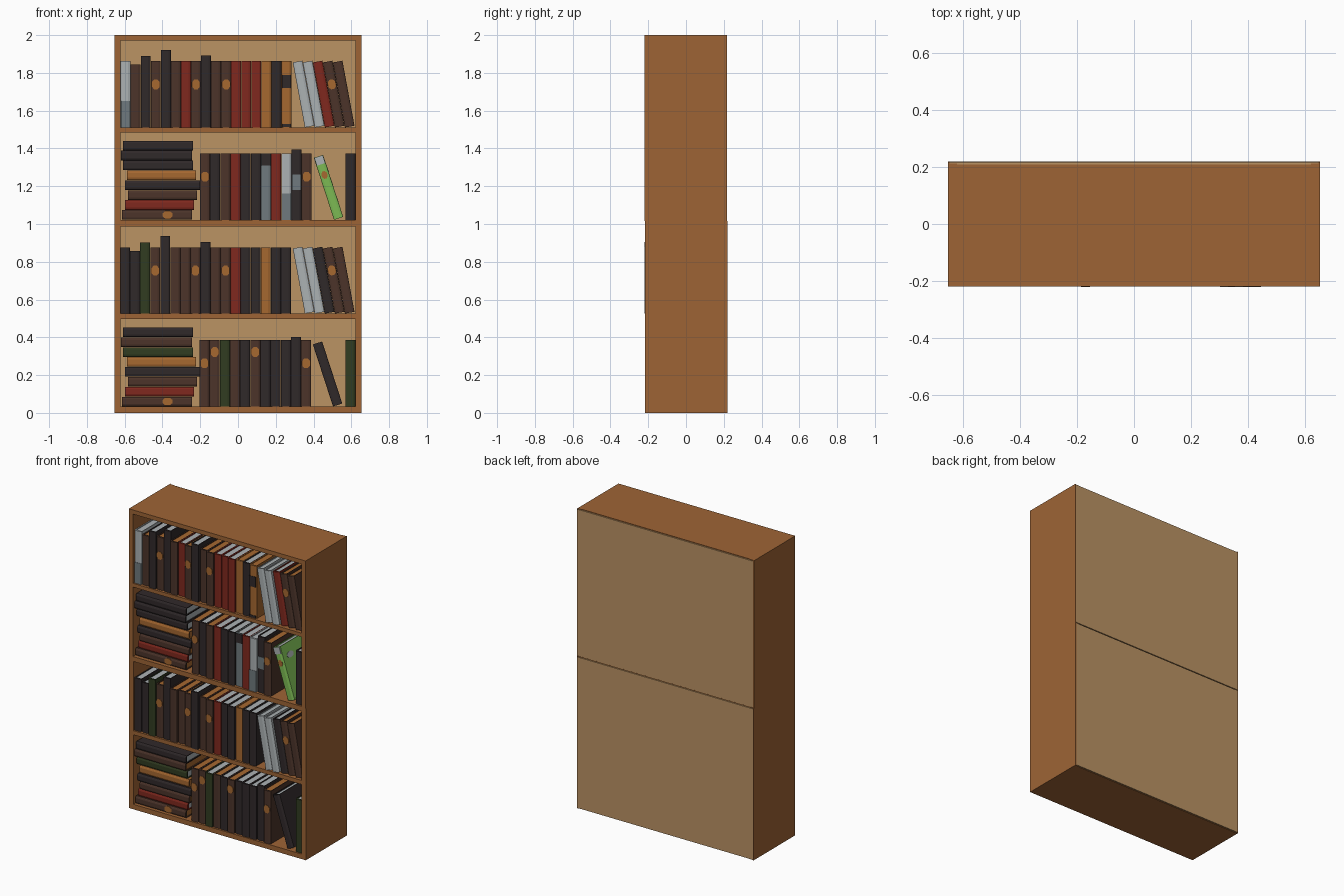
import bpy, bmesh, math
from mathutils import Matrix

if "Cube" in bpy.data.objects:
    bpy.data.objects.remove(bpy.data.objects["Cube"])

# ---------- colours ----------
def srgb(r, g, b):
    f = lambda c: c / 12.92 if c <= 0.04045 else ((c + 0.055) / 1.055) ** 2.4
    return tuple(f(v / 255) for v in (r, g, b)) + (1,)

COLOURS = {
    'wood': (158, 100, 53), 'back_board': (187, 147, 100),
    'black': (48, 41, 42), 'brown': (76, 52, 42), 'red': (128, 40, 30),
    'gold': (166, 104, 48), 'light_grey': (172, 178, 180),
    'blue_grey': (112, 122, 126), 'dark_green': (49, 60, 33),
    'bright_green': (124, 186, 84)}
MATS = {}
for name, rgb in COLOURS.items():
    MATS[name] = bpy.data.materials.new(name)
    MATS[name].diffuse_color = srgb(*rgb)
CODE = {'K': 'black', 'N': 'brown', 'R': 'red', 'G': 'gold', 'W': 'light_grey',
        'B': 'blue_grey', 'D': 'dark_green', 'L': 'bright_green'}

# ---------- helpers ----------
def prism(bm, pts, lo, hi, axis, mat):
    """Extrude a 2D outline along z ('z': pts are x,y), y ('y': x,z) or x ('x': y,z)."""
    place = {'z': lambda a, b, c: (a, b, c), 'y': lambda a, b, c: (a, c, b),
             'x': lambda a, b, c: (c, a, b)}[axis]
    bot = [bm.verts.new(place(a, b, lo)) for a, b in pts]
    top = [bm.verts.new(place(a, b, hi)) for a, b in pts]
    n = len(pts)
    faces = [bm.faces.new(bot), bm.faces.new(top)]
    faces += [bm.faces.new((bot[i], bot[(i + 1) % n], top[(i + 1) % n], top[i])) for i in range(n)]
    for f in faces:
        f.material_index = mat
    bmesh.ops.recalc_face_normals(bm, faces=faces)

def rect(a0, a1, b0, b1):
    return [(a0, b0), (a1, b0), (a1, b1), (a0, b1)]

def finish(bm, name, mats, matrix=Matrix()):
    me = bpy.data.meshes.new(name)
    bm.to_mesh(me)
    bm.free()
    for m in mats:
        me.materials.append(MATS[m])
    ob = bpy.data.objects.new(name, me)
    ob.matrix_world = matrix
    bpy.context.collection.objects.link(ob)

def board(name, x0, x1, y0, y1, z0, z1, mat='wood'):
    bm = bmesh.new()
    prism(bm, rect(x0, x1, y0, y1), z0, z1, 'z', 0)
    finish(bm, name, [mat])

# ---------- bookcase: two stacked cases ----------
def case(name, z0, z1, dy, shelves):
    f, b = -0.2185 + dy, 0.2185 + dy
    for s in (-1, 1):
        xs = sorted((s * 0.622, s * 0.653))
        board(name + '_side', *xs, f, b - 0.004, z0, z1)
        xs = sorted((s * 0.648, s * 0.653))
        board(name + '_back_edge', *xs, b - 0.004, b, z0, z1)
    for a, c in shelves:
        board(name + '_shelf', -0.622, 0.622, f, b - 0.008, a, c)
    board(name + '_back', -0.648, 0.648, b - 0.008, b, z0 + 0.003, z1 - 0.004, 'back_board')

case('lower_case', 0, 1.015, 0.0015, [(0, 0.033), (0.498, 0.525), (0.987, 1.015)])
case('upper_case', 1.015, 2, -0.0015, [(1.015, 1.021), (1.485, 1.51), (1.972, 2)])

# ---------- books ----------
DEPTH = 0.28
# spine marks: list of (colour, start height, end height) as bands
BANDS = {'l': [('blue_grey', 0, 0.14)],                          # grey lower part
         'q': [('black', 0.21, 0.28), ('black', 0.004, 0.02)],   # dark label
         't': [('black', 0.29, 0.35)],                           # dark top
         'g': [('blue_grey', 0.16, 0.24)],                       # grey patch
         'c': [('gold', 0.27, 0.33)],                            # gold title
         'w': [('light_grey', 0.30, 0.343)]}                     # pale top

def book(token, t, h, matrix):
    """Cover with rounded spine, recessed page block, optional spine mark."""
    cover, mark = CODE[token[0]], token[1:]
    pages = 'gold' if cover in ('brown', 'gold') else 'light_grey'
    mats = [cover, pages]
    bm = bmesh.new()
    c, w, d = 0.008, 0.005, DEPTH
    outline = [(0, d), (0, c), (t * .08, c * .4), (t * .25, 0), (t * .75, 0), (t * .92, c * .4),
               (t, c), (t, d), (t - w, d), (t - w, c + w), (w, c + w), (w, d)]
    prism(bm, outline, 0, h, 'z', 0)
    prism(bm, rect(w, t - w, c + w, d - 0.006), 0.006, h - 0.006, 'z', 1)

    def plate(pts, colour, y0=-0.002, y1=0.004):
        if colour not in mats:
            mats.append(colour)
        prism(bm, pts, y0, y1, 'y', mats.index(colour))

    def disc(z, r, rz):
        return [(t / 2 + r * math.cos(i * math.pi / 4 + .39), z + rz * math.sin(i * math.pi / 4 + .39))
                for i in range(8)]

    if mark in ('e', 'u'):      # gold emblem, lower or higher on the spine
        plate(disc(h * (0.65 if mark == 'e' else 0.82), t * .45, 0.028), 'gold')
    for colour, a, b in BANDS.get(mark, []):
        plate(rect(t * .04, t * .96, a, b), colour)
    if mark == 'w':             # picture cover of the bright book
        plate(disc(h * 0.7, t * .32, 0.022), 'gold')
        for y, z in ((0.08, 0.27), (0.17, 0.2), (0.1, 0.1)):
            blob = [(y + .035 * math.cos(i * math.pi / 4), z + .02 * math.sin(i * math.pi / 4))
                    for i in range(8)]
            prism(bm, blob, t - .002, t + .001, 'x', mats.index('light_grey'))
    finish(bm, 'book', mats, matrix)

def upright(tokens, x, z, step, h, extra):
    for i, tok in enumerate(tokens.split()):
        y = -0.221 if (i == 8 and step < 0.0535) else -0.208 + 0.006 * math.sin(i * 2.3)
        book(tok, step - 0.0008, h + extra.get(i, 0), Matrix.Translation((x + i * step, y, z)))

def leaning(tokens, x, z, angle, h):
    for i, tok in enumerate(tokens.split()):
        y = -0.221 if i < 2 and len(tokens) > 4 else -0.205
        book(tok, 0.0515, h, Matrix.Translation((x + i * 0.053, y, z + 0.001))
             @ Matrix.Rotation(math.radians(angle), 4, 'Y'))

def stack(tokens, z):
    spans = [(-.614, -.243), (-.598, -.233), (-.582, -.217), (-.598, -.2),
             (-.587, -.222), (-.609, -.238), (-.619, -.243), (-.609, -.238)]
    step = 0.0524
    for i, (tok, (a, b)) in enumerate(zip(tokens.split(), spans)):
        book(tok, step - 0.002, b - a,
             Matrix.Translation((a, -0.205 + 0.006 * math.sin(i * 1.7), z + (i + 1) * step))
             @ Matrix.Rotation(math.pi / 2, 4, 'Y'))

# long rows (top shelf and third shelf)
TALL = {1: -0.018, 2: 0.027, 4: 0.06, 8: 0.029}
upright('Wl N K Ne K N R Ne K N Ne R R R G K Gq', -0.621, 1.51, 0.0532, 0.352, TALL)
leaning('W W R Ne N', 0.354, 1.51, -10.5, 0.35)
upright('K K D Ne K N N Ne K N Ne R K K G K K', -0.624, 0.525, 0.0532, 0.351, TALL)
leaning('W W K Ne N', 0.354, 0.525, -10.5, 0.35)

# rows beside the flat stacks (second and bottom shelf)
stack('Ne R N K G K K K', 1.021)
upright('Ne K N R K K Bt R Wl Kg Ne', -0.201, 1.021, 0.0538, 0.353, {9: 0.02})
leaning('Lw', 0.508, 1.021, -18, 0.345)
upright('K', 0.568, 1.021, 0.0538, 0.353, {})
stack('Ne R N K G D N K', 0.033)
upright('Ne Nu D N K Nu K K K K Ne', -0.204, 0.033, 0.0538, 0.353, {9: 0.015})
leaning('K', 0.503, 0.033, -18, 0.345)
upright('D', 0.568, 0.033, 0.0538, 0.353, {})

for m in bpy.data.materials:
    if m.users and not m.is_grease_pencil:
        m.use_nodes = True
        m.node_tree.nodes["Principled BSDF"].inputs["Base Color"].default_value = m.diffuse_color
